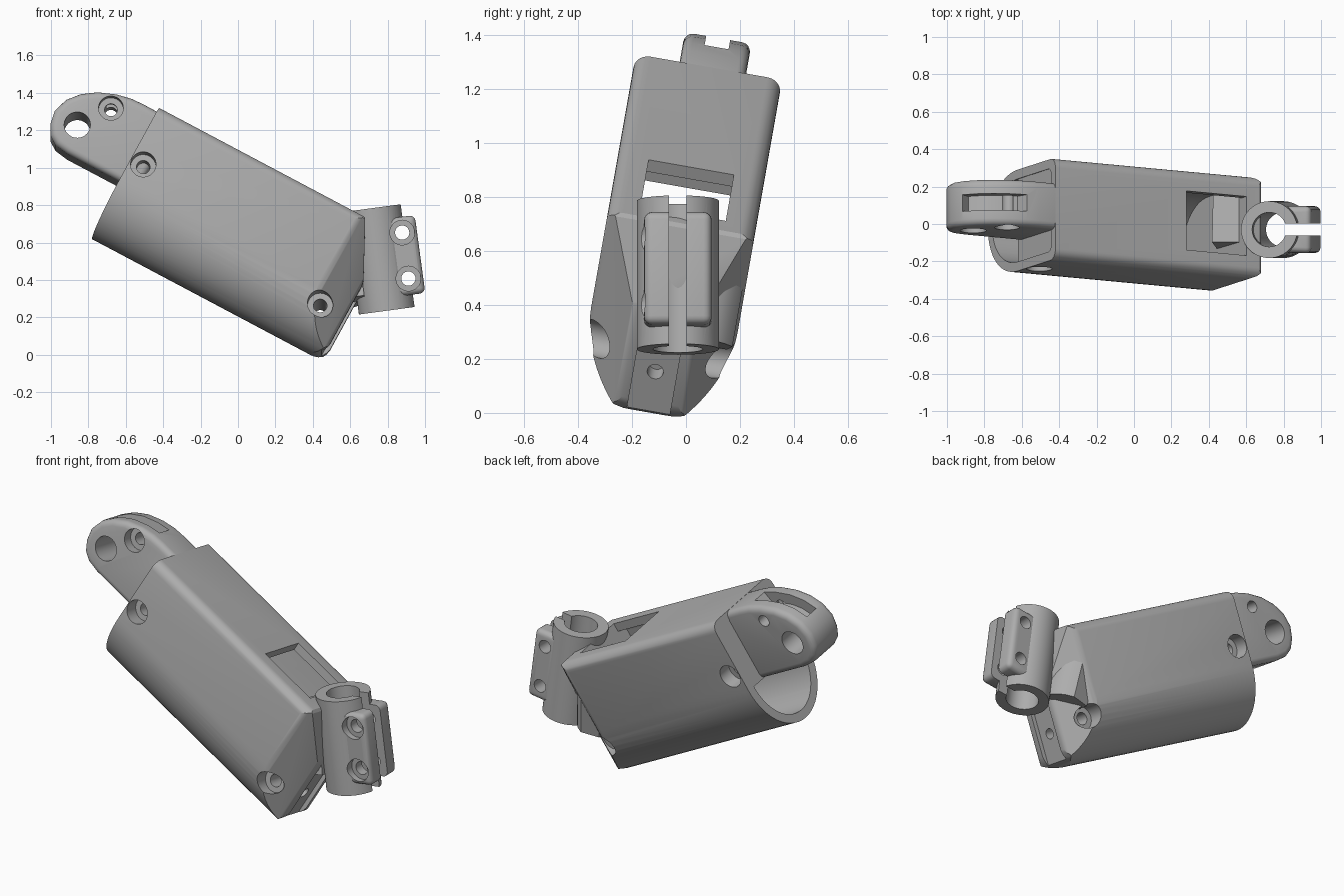
import bpy, bmesh
from math import sin, cos, pi, radians
from mathutils import Matrix, Vector

cube = bpy.data.objects.get("Cube")
if cube:
    bpy.data.objects.remove(cube, do_unlink=True)

grey = bpy.data.materials.new("plain_grey")
grey.use_nodes = True
grey.diffuse_color = (0.42, 0.42, 0.42, 1)
grey.node_tree.nodes["Principled BSDF"].inputs["Base Color"].default_value = grey.diffuse_color

# Local frames: housing (length, width, height) and clamp (outward, width, axis)
HOUSING = (Matrix.Translation((-0.42, 0.085, 1.28))
           @ Matrix.Rotation(radians(-10), 4, 'X') @ Matrix.Rotation(radians(28.3), 4, 'Y'))
CLAMP = Matrix.Translation((0.76, -0.03, 0.51)) @ Matrix.Rotation(radians(-7.7), 4, 'Y')
NECK = CLAMP @ Matrix.Rotation(radians(-10), 4, 'X')


def to_object(name, bm):
    bmesh.ops.recalc_face_normals(bm, faces=bm.faces[:])
    mesh = bpy.data.meshes.new(name)
    bm.to_mesh(mesh)
    bm.free()
    mesh.materials.append(grey)
    obj = bpy.data.objects.new(name, mesh)
    bpy.context.scene.collection.objects.link(obj)
    return obj


def prism(name, pts, lo, hi, axis):
    """Extrude a 2D outline along one axis."""
    place = {'X': lambda a, b, t: (t, a, b),
             'Y': lambda a, b, t: (a, t, b),
             'Z': lambda a, b, t: (a, b, t)}[axis]
    bm = bmesh.new()
    low = [bm.verts.new(place(a, b, lo)) for a, b in pts]
    high = [bm.verts.new(place(a, b, hi)) for a, b in pts]
    bm.faces.new(low)
    bm.faces.new(high)
    for i in range(len(pts)):
        j = (i + 1) % len(pts)
        bm.faces.new((low[i], low[j], high[j], high[i]))
    return to_object(name, bm)


def arc(cx, cy, rx, ry, start, end, steps):
    angles = [radians(start + (end - start) * i / steps) for i in range(steps + 1)]
    return [(cx + rx * cos(t), cy + ry * sin(t)) for t in angles]


def rod(name, a, b, r, lo, hi, axis):
    return prism(name, arc(a, b, r, r, 0, 352.5, 47), lo, hi, axis)


def box(name, x, y, z):
    return prism(name, [(x[0], y[0]), (x[1], y[0]), (x[1], y[1]), (x[0], y[1])], z[0], z[1], 'Z')


def apply(obj, kind, **settings):
    mod = obj.modifiers.new(kind, kind)
    for key, value in settings.items():
        setattr(mod, key, value)
    with bpy.context.temp_override(object=obj, active_object=obj, selected_objects=[obj]):
        bpy.ops.object.modifier_apply(modifier=mod.name)


def combine(obj, other, operation='DIFFERENCE'):
    apply(obj, 'BOOLEAN', object=other, operation=operation, solver='EXACT')
    bpy.data.objects.remove(other, do_unlink=True)


def round_edges(obj, width):
    apply(obj, 'BEVEL', width=width, segments=4, limit_method='ANGLE', angle_limit=radians(60))


def finish(obj, frame):
    obj.matrix_world = frame
    bpy.ops.object.select_all(action='DESELECT')
    obj.select_set(True)
    bpy.context.view_layer.objects.active = obj
    bpy.ops.object.shade_smooth_by_angle(angle=radians(28))


def d_outline(half, top, centre, depth, r):
    """Flat top with small round corners, semicircular belly."""
    return (arc(half - r, top - r, r, r, 0, 90, 6) + arc(r - half, top - r, r, r, 90, 180, 6)
            + arc(0, centre, half, depth, 180, 360, 28))


def screw_holes(obj):
    """Side screw holes with countersunk pockets on both sides."""
    for u, h, seat in ((0.073, -0.318, 0.19), (1.261, -0.529, 0.17)):
        combine(obj, rod("drill", u, h, 0.036, -0.5, 0.5, 'Y'))
        for side in (-1, 1):
            ends = sorted((side * seat, side * 0.5))
            combine(obj, rod("pocket", u, h, 0.068, ends[0], ends[1], 'Y'))


# Housing: belly-shaped tube whose closed end is trimmed by tangent planes
housing = prism("housing", d_outline(0.275, 0, -0.43, 0.33, 0.055), 0, 1.4, 'X')
planes = []
for s in (-1, 1):
    for angle, u, v, inset in ((49.3, 1.22, 0.275, 0), (70, 1.22, 0.275, 0.006), (25, 1.4, 0.12, 0.006)):
        t = radians(angle)
        n = Vector((cos(t), s * sin(t), 0))
        planes.append((Vector((u, s * v, 0)) - n * inset, n))
for angle, u, h, inset in ((26.6, 1.25, 0, 0), (58, 1.25, 0, 0.006), (13, 1.4, -0.3, 0.004)):
    n = Vector((cos(radians(angle)), 0, sin(radians(angle))))
    planes.append((Vector((u, 0, h)) - n * inset, n))
for angle in range(-15, -90, -15):
    n = Vector((cos(radians(angle)), 0, sin(radians(angle))))
    planes.append((Vector((1.3, 0, -0.66)) + n * 0.1, n))
bm = bmesh.new()
bm.from_mesh(housing.data)
for point, normal in planes:
    cut = bmesh.ops.bisect_plane(bm, geom=bm.verts[:] + bm.edges[:] + bm.faces[:], dist=1e-5,
                                 plane_co=point, plane_no=normal, clear_outer=True)
    rim = [e for e in cut["geom_cut"] if isinstance(e, bmesh.types.BMEdge)]
    bmesh.ops.holes_fill(bm, edges=rim, sides=0)
bmesh.ops.recalc_face_normals(bm, faces=bm.faces[:])
bm.to_mesh(housing.data)
bm.free()

# Hollow inside, top window, end recess and screws
combine(housing, prism("cavity", d_outline(0.225, -0.05, -0.43, 0.28, 0.03), -0.1, 1.16, 'X'))
combine(housing, box("window", (0.795, 1.16), (-0.16, 0.16), (-0.2, 0.1)))
combine(housing, box("recess", (1.375, 1.6), (-0.08, 0.08), (-0.8, -0.35)))
combine(housing, rod("recess_hole", 0, -0.56, 0.03, 1.3, 1.6, 'X'))
screw_holes(housing)
finish(housing, HOUSING)

# Plug closing the upper half of the open end
plug = box("end_plug", (0.004, 0.16), (-0.245, 0.245), (-0.43, -0.025))
screw_holes(plug)
finish(plug, HOUSING)

# Mounting eye with a groove along its rim
rim = [(-0.1, 0), (-0.17, -0.004), (-0.25, -0.021), (-0.343, -0.058), (-0.418, -0.11),
       (-0.472, -0.174), (-0.498, -0.255), (-0.485, -0.33), (-0.455, -0.385),
       (-0.405, -0.418), (-0.33, -0.43)]
eye = prism("mounting_eye", [(0.1, -0.43), (0.1, -0.002)] + rim, -0.11, 0.14, 'Y')
round_edges(eye, 0.035)
hub = Vector((-0.25, -0.3))
crest = [Vector(p) for p in rim[1:6]]
groove = [hub + (p - hub) * 1.3 for p in crest] + [hub + (p - hub) * 0.76 for p in reversed(crest)]
combine(eye, prism("groove", groove, -0.03, 0.06, 'Y'))
combine(eye, rod("pivot_hole", -0.353, -0.271, 0.07, -0.5, 0.5, 'Y'))
combine(eye, rod("screw_hole", -0.238, -0.105, 0.034, -0.5, 0.5, 'Y'))
combine(eye, rod("screw_pocket", -0.238, -0.105, 0.066, -0.5, -0.05, 'Y'))
finish(eye, HOUSING)

# Split clamp: tube, two ears, bore, slit and bolt holes
clamp = rod("split_clamp", 0, 0, 0.152, -0.277, 0.277, 'Z')
ears = box("ears", (0.02, 0.215), (-0.125, 0.125), (-0.21, 0.21))
round_edges(ears, 0.03)
combine(clamp, ears, 'UNION')
combine(clamp, rod("bore", 0, 0, 0.092, -0.5, 0.5, 'Z'))
combine(clamp, box("slit", (0, 0.5), (-0.0325, 0.0325), (-0.5, 0.5)))
for s in (-0.122, 0.126):
    combine(clamp, rod("bolt_hole", 0.136, s, 0.038, -0.5, 0.5, 'Y'))
    combine(clamp, rod("bolt_pocket", 0.136, s, 0.066, -0.5, -0.09, 'Y'))
finish(clamp, CLAMP)

# Flared neck joining the clamp to the housing
flare = [(-0.11, -0.1), (-0.11, 0.1), (-0.12, 0.14), (-0.14, 0.18), (-0.17, 0.215),
         (-0.21, 0.24), (-0.32, 0.22), (-0.32, -0.1)]
neck = prism("neck", flare, -0.2, 0.18, 'Z')
finish(neck, NECK)
